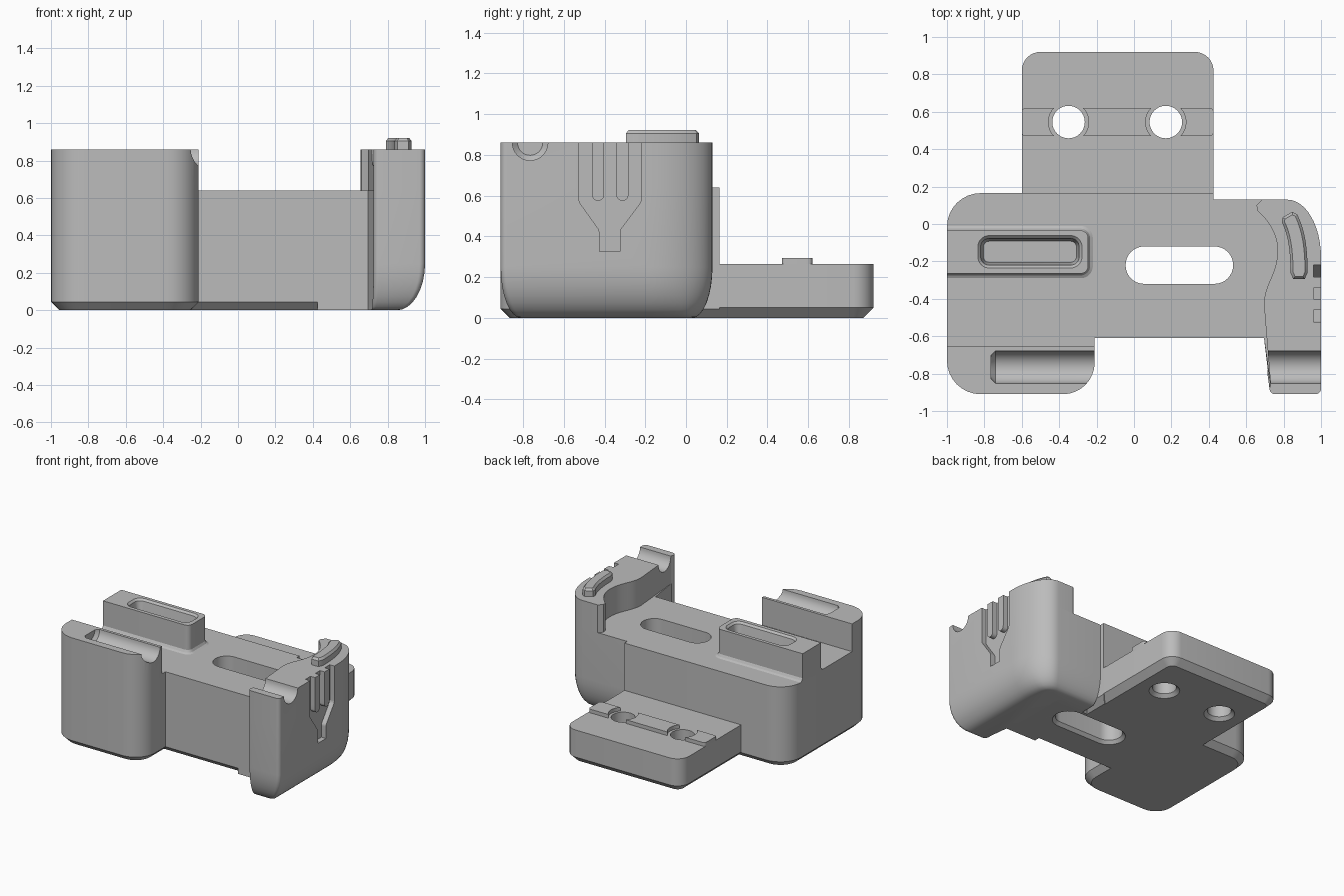
import bpy
import bmesh
import math
from mathutils import Vector, Matrix
from mathutils.geometry import interpolate_bezier

if "Cube" in bpy.data.objects:
    bpy.data.objects.remove(bpy.data.objects["Cube"])

grey = bpy.data.materials.new("plain grey")
grey.use_nodes = True
grey.diffuse_color = (0.5, 0.5, 0.5, 1)
grey.node_tree.nodes["Principled BSDF"].inputs["Base Color"].default_value = (0.5, 0.5, 0.5, 1)


def rounded(corners, steps=8):
    """Counter-clockwise outline from (x, y, radius) corners."""
    out = []
    for i, (x, y, r) in enumerate(corners):
        p = Vector((x, y))
        if r == 0:
            out.append(p)
            continue
        a = (Vector(corners[i - 1][:2]) - p).normalized()
        b = (Vector(corners[(i + 1) % len(corners)][:2]) - p).normalized()
        half = a.angle(b) / 2
        start, end = p + a * r / math.tan(half), p + b * r / math.tan(half)
        centre = p + (a + b).normalized() * r / math.sin(half)
        u, v = start - centre, end - centre
        sweep = u.angle(v)
        for k in range(steps + 1):
            t = k / steps
            out.append(centre + (u * math.sin((1 - t) * sweep) + v * math.sin(t * sweep)) / math.sin(sweep))
    return out


def box(x0, x1, y0, y1, r):
    return rounded([(x0, y0, r), (x1, y0, r), (x1, y1, r), (x0, y1, r)])


def inset(outline, d):
    """Move an outline inwards by d (outwards if negative)."""
    out = []
    for i, p in enumerate(outline):
        e = (p - outline[i - 1]).normalized()
        f = (outline[(i + 1) % len(outline)] - p).normalized()
        m, n = Vector((-e.y, e.x)), Vector((-f.y, f.x))
        out.append(p + (m + n) * d / (1 + m.dot(n)))
    return out


def loft(name, rings, matrix=None):
    """Solid from (height, outline) rings, lowest first."""
    bm = bmesh.new()
    layers = [[bm.verts.new((p.x, p.y, z)) for p in ring] for z, ring in rings]
    bm.faces.new(layers[0][::-1])
    bm.faces.new(layers[-1])
    for low, high in zip(layers, layers[1:]):
        for i in range(len(low)):
            bm.faces.new((low[i - 1], low[i], high[i], high[i - 1]))
    if matrix:
        bm.transform(matrix)
    bmesh.ops.recalc_face_normals(bm, faces=bm.faces)
    mesh = bpy.data.meshes.new(name)
    bm.to_mesh(mesh)
    bm.free()
    ob = bpy.data.objects.new(name, mesh)
    bpy.context.collection.objects.link(ob)
    return ob


def prism(name, outline, levels, matrix=None):
    return loft(name, [(z, inset(outline, d)) for z, d in levels], matrix)


def cut(ob, *cutters):
    for cutter in cutters:
        mod = ob.modifiers.new("cut", 'BOOLEAN')
        mod.operation, mod.solver, mod.object = 'DIFFERENCE', 'EXACT', cutter
    bpy.context.view_layer.update()
    mesh = bpy.data.meshes.new_from_object(ob.evaluated_get(bpy.context.evaluated_depsgraph_get()))
    ob.modifiers.clear()
    ob.data = mesh


def disc(x, y, r, steps=32):
    return [Vector((x + r * math.cos(k * math.tau / steps), y + r * math.sin(k * math.tau / steps)))
            for k in range(steps)]


TOP, DECK = 0.86, 0.64
SIDEWAYS = Matrix(((0, 0, 1, 0), (1, 0, 0, 0), (0, 1, 0, 0), (0, 0, 0, 1)))  # local z runs along x

# Cutters
slot = prism("slot_cutter", box(-0.045, 0.53, -0.32, -0.12, 0.099),
             [(-0.01, -0.03), (0.025, 0), (0.8, 0)])
left_groove = prism("left_groove_cutter", disc(-0.765, TOP, 0.087),
                    [(-0.765, 0.025), (-0.74, 0), (0, 0)], SIDEWAYS)
right_groove = prism("right_groove_cutter", disc(-0.765, TOP, 0.087), [(0.5, 0), (1.2, 0)], SIDEWAYS)
fork = prism("fork_cutter", rounded([
    (-0.425, 0.325, 0), (-0.325, 0.325, 0), (-0.325, 0.43, 0.04), (-0.22, 0.57, 0.04), (-0.22, 0.95, 0),
    (-0.283, 0.95, 0), (-0.283, 0.575, 0.029), (-0.342, 0.575, 0.029), (-0.342, 0.95, 0),
    (-0.402, 0.95, 0), (-0.402, 0.575, 0.029), (-0.461, 0.575, 0.029), (-0.461, 0.95, 0),
    (-0.525, 0.95, 0), (-0.525, 0.57, 0.04), (-0.425, 0.43, 0.04)]),
    [(0.96, 0), (1.1, 0)], SIDEWAYS)
port_recess = prism("port_recess_cutter", box(-0.835, -0.278, -0.235, -0.062, 0.06),
                    [(0.76, 0.03), (0.845, 0.015), (TOP, 0), (0.9, 0)])
holes = [prism("hole_cutter", disc(x, 0.545, 0.087), [(-0.01, -0.035), (0.025, 0), (0.5, 0)])
         for x in (-0.35, 0.17)]
pad_gaps = [prism("pad_gap_cutter", disc(x, 0.545, 0.108), [(0.2, 0), (0.5, 0)]) for x in (-0.35, 0.17)]

# Main body and left tower
parts = []
body = prism("main_body", rounded([
    (-1, -0.91, 0.18), (-0.21, -0.91, 0.17), (-0.21, -0.61, 0), (0.72, -0.61, 0), (0.72, -0.03, 0),
    (0.425, -0.03, 0), (0.425, 0.165, 0), (-1, 0.165, 0.18)]),
    [(0, 0.045), (0.045, 0), (DECK, 0)])
cut(body, slot)
left_tower = prism("left_tower", rounded([
    (-1, -0.91, 0.18), (-0.21, -0.91, 0.17), (-0.21, -0.655, 0), (-1, -0.655, 0)]),
    [(DECK - 0.02, 0), (TOP, 0)])
cut(left_tower, left_groove)

# Right block: outer side shared by its lower and upper halves
corner = [Vector((0.82 + 0.18 * math.cos(k * math.pi / 24), -0.18 + 0.31 * math.sin(k * math.pi / 24)))
          for k in range(13)]
front = rounded([(0.695, -0.91, 0.03), (1, -0.91, 0.03), (1, -0.5, 0)])[:-1]
lower = front + corner + [Vector(p) for p in ((0.425, 0.13), (0.425, -0.61), (0.695, -0.61))]


def tucked(outline, d):
    """Draw the front, right and back of the block in towards its base."""
    clamp = lambda t: max(0, min(1, t))
    return [Vector((p.x - 1.5 * d * clamp((p.x - 0.7) / 0.3),
                    p.y + d * clamp((-p.y - 0.61) / 0.3) - d * clamp(p.y / 0.13))) for p in outline]


rings = []
for k in range(9):
    a = k * math.pi / 16
    rings.append((0.25 * (1 - math.cos(a)), tucked(lower, 0.1 * (1 - math.sin(a)))))
right_base = loft("right_base", rings + [(DECK, lower)])
cut(right_base, slot, fork)

curl = [Vector(p) for p in ((0.66, 0.07), (0.72, 0.02), (0.768, -0.06), (0.768, -0.14),
                            (0.768, -0.27), (0.695, -0.32), (0.695, -0.43))]
inner = interpolate_bezier(*curl[:4], 12)[:-1] + interpolate_bezier(*curl[3:], 12)
inner = [Vector(p[:2]) for p in inner]
upper = front + corner + [Vector((0.685, 0.13)), Vector((0.655, 0.1))] + inner
right_tower = loft("right_tower", [(DECK, upper), (TOP, upper)])
cut(right_tower, right_groove, fork)

# Curved button on the right tower
path = [Vector(p[:2]) for p in interpolate_bezier(
    Vector((0.82, 0.05)), Vector((0.87, -0.03)), Vector((0.885, -0.14)), Vector((0.882, -0.295)), 14)]
sides = [[], []]
for i, p in enumerate(path):
    t = (path[min(i + 1, 13)] - path[max(i - 1, 0)]).normalized()
    w = 0.03 if i in (0, 13) else 0.046
    sides[0].append(p + Vector((-t.y, t.x)) * w)
    sides[1].append(p - Vector((-t.y, t.x)) * w)
button = prism("curved_button", sides[1] + sides[0][::-1], [(0.83, 0), (0.905, 0), (0.922, 0.014)])
if button.data.polygons[1].normal.z < 0:
    button.data.flip_normals()

# Port block with a flared foot, flush with the left wall
port_outline = rounded([(-1, -0.265, 0), (-0.245, -0.265, 0.04), (-0.245, -0.035, 0.04), (-1, -0.035, 0)])
port_rings = []
for z, d in ((DECK - 0.01, -0.025), (DECK, -0.025), (DECK + 0.008, -0.01), (DECK + 0.025, 0), (TOP, 0)):
    port_rings.append((z, [Vector((max(p.x, -1), p.y)) for p in inset(port_outline, d)]))
port_block = loft("port_block", port_rings)
cut(port_block, port_recess)

# Rear mounting tab with holes and raised pads
tab = prism("mounting_tab", rounded([
    (-0.6, 0.05, 0), (0.425, 0.05, 0), (0.425, 0.92, 0.1), (-0.6, 0.92, 0.1)]),
    [(0, 0.05), (0.05, 0), (0.265, 0)])
cut(tab, *holes)
pads = prism("raised_pads", box(-0.6, 0.425, 0.47, 0.62, 0.02), [(0.25, 0), (0.294, 0)])
cut(pads, *pad_gaps)

for cutter in [slot, left_groove, right_groove, fork, port_recess] + holes + pad_gaps:
    bpy.data.objects.remove(cutter)

# Finish: one colour, smooth rounds and crisp edges
parts = [body, left_tower, right_base, right_tower, button, port_block, tab, pads]
bpy.ops.object.select_all(action='DESELECT')
for ob in parts:
    ob.data.materials.clear()
    ob.data.materials.append(grey)
    ob.select_set(True)
bpy.context.view_layer.objects.active = body
bpy.ops.object.shade_smooth_by_angle(angle=math.radians(28))
